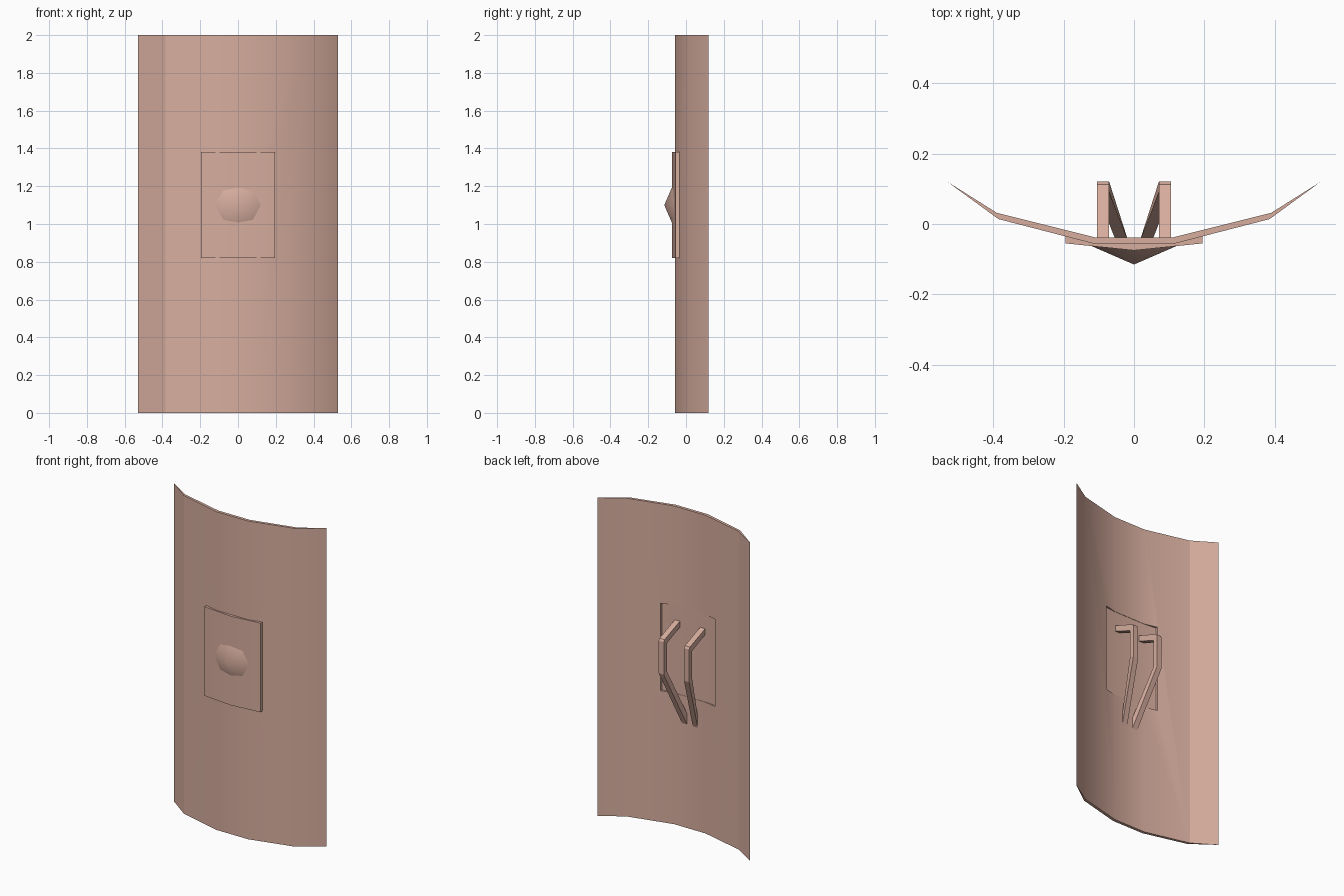
import bpy, bmesh, math
from mathutils import Matrix, Vector

cube = bpy.data.objects.get("Cube")
if cube:
    bpy.data.objects.remove(cube)

clay = bpy.data.materials.new("dusty_pink")
clay.use_nodes = True
colour = (0.68, 0.42, 0.345, 1)
clay.diffuse_color = colour
clay.node_tree.nodes["Principled BSDF"].inputs["Base Color"].default_value = colour


def finish(name, bm):
    bmesh.ops.recalc_face_normals(bm, faces=bm.faces)
    mesh = bpy.data.meshes.new(name)
    bm.to_mesh(mesh)
    bm.free()
    mesh.materials.append(clay)
    obj = bpy.data.objects.new(name, mesh)
    bpy.context.collection.objects.link(obj)
    return obj


def activate(obj):
    bpy.ops.object.select_all(action='DESELECT')
    obj.select_set(True)
    bpy.context.view_layer.objects.active = obj


def smooth(obj):
    activate(obj)
    bpy.ops.object.shade_smooth_by_angle(angle=math.radians(30))


def prism(name, outline, low, high):
    """Extrude an (x, y) outline between two heights."""
    bm = bmesh.new()
    face = bm.faces.new([bm.verts.new((x, y, low)) for x, y in outline])
    top = bmesh.ops.extrude_face_region(bm, geom=[face])
    verts = [v for v in top["geom"] if isinstance(v, bmesh.types.BMVert)]
    bmesh.ops.translate(bm, verts=verts, vec=(0, 0, high - low))
    return finish(name, bm)


def mirrored(half):
    """Complete a left-to-centre row of points across x = 0."""
    return half + [(-x, y) for x, y in reversed(half) if x]


# Curved shield board with tapering wings
front = mirrored([(-0.53, 0.12), (-0.385, 0.014), (-0.11, -0.057)])
back = mirrored([(-0.39, 0.032), (-0.11, -0.038)])
board = prism("shield_board", front + back[::-1], 0, 2)

# Window behind the centre plate
cutter = prism("window_cutter", [(-0.19, -0.2), (0.19, -0.2), (0.19, 0.2), (-0.19, 0.2)], 0.825, 1.375)
cutter.hide_render = True
activate(board)
cut = board.modifiers.new("window", 'BOOLEAN')
cut.operation = 'DIFFERENCE'
cut.solver = 'EXACT'
cut.object = cutter
bpy.ops.object.modifier_apply(modifier=cut.name)
bpy.data.objects.remove(cutter)
smooth(board)

# Crisp crease along the right wing
for edge in board.data.edges:
    if all(-0.4 < board.data.vertices[i].co.x < -0.38 for i in edge.vertices):
        edge.use_edge_sharp = True

# Centre plate
plate_front = mirrored([(-0.195, -0.055), (0, -0.075)])
plate_back = mirrored([(-0.195, -0.031), (-0.11, -0.04)])
smooth(prism("centre_plate", plate_front + plate_back[::-1], 0.82, 1.38))

# Pointed eight-sided boss
bm = bmesh.new()
bmesh.ops.create_cone(bm, cap_ends=True, segments=8, radius1=0.122, radius2=0, depth=0.053,
                      matrix=Matrix.Translation((0, -0.0885, 1.1)) @ Matrix.Rotation(math.pi / 2, 4, 'X'))
bmesh.ops.remove_doubles(bm, verts=bm.verts, dist=0.0001)
smooth(finish("boss", bm))

# Pair of bent grips: outer and inner (y, z) outline, lower end leaning inward
outer = [(-0.045, 1.287), (0.112, 1.227), (0.12, 1.215), (0.12, 1.01), (-0.045, 0.635)]
inner = [(-0.045, 1.25), (0.09, 1.195), (0.09, 1.195), (0.09, 1.02), (-0.045, 0.705)]
for side, label in ((1, "left"), (-1, "right")):
    bm = bmesh.new()
    rings = []
    for i, (a, b) in enumerate(zip(outer, inner)):
        x = 0.035 if i == 4 else 0.088
        rings.append([bm.verts.new((side * (x + dx), y, z))
                      for dx, (y, z) in ((-0.0175, a), (0.0175, a), (0.0175, b), (-0.0175, b))])
    for r, s in zip(rings, rings[1:]):
        for k in range(4):
            n = (k + 1) % 4
            bm.faces.new((r[k], r[n], s[n], s[k]))
    bm.faces.new(rings[0])
    bm.faces.new(rings[-1])
    bmesh.ops.remove_doubles(bm, verts=bm.verts, dist=0.0005)
    finish(label + "_grip", bm)
